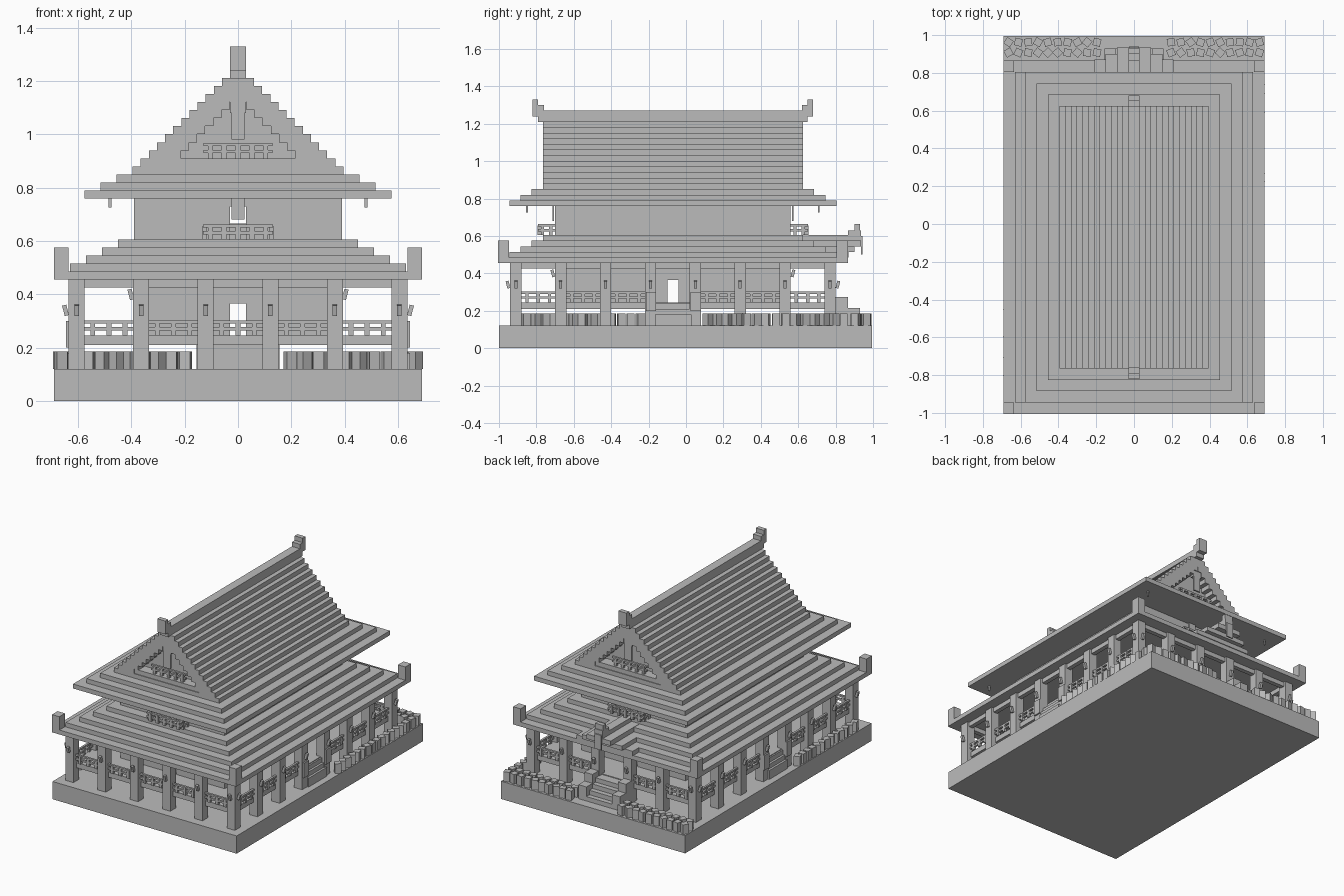
import bpy, bmesh, math, random
from mathutils import Matrix, Vector

old = bpy.data.objects.get("Cube")
if old:
    bpy.data.objects.remove(old)

random.seed(4)
GREY = (0.5, 0.5, 0.5, 1)
stone = bpy.data.materials.new("plain_grey")
stone.use_nodes = True
stone.diffuse_color = GREY
stone.node_tree.nodes["Principled BSDF"].inputs["Base Color"].default_value = GREY

YC = -0.07                      # the building sits a little forward of the plinth centre


class Part:
    """Collects boxes into one named object."""

    def __init__(self, name):
        self.name, self.bm = name, bmesh.new()

    def box(self, x0, x1, y0, y1, z0, z1, turn=None):
        size = Vector((x1 - x0, y1 - y0, z1 - z0))
        mid = Vector((x0 + x1, y0 + y1, z0 + z1)) / 2
        m = Matrix.Translation(mid) @ (turn or Matrix()) @ Matrix.Diagonal((*size, 1))
        bmesh.ops.create_cube(self.bm, size=1, matrix=m)

    def sides(self, x0, x1, y0, y1, z0, z1):
        """The box and its mirror image across x."""
        self.box(x0, x1, y0, y1, z0, z1)
        self.box(-x1, -x0, y0, y1, z0, z1)

    def ends(self, x0, x1, d0, d1, z0, z1):
        """A box at the front and its mirror at the back, d measured from the centre."""
        self.box(x0, x1, YC - d1, YC - d0, z0, z1)
        self.box(x0, x1, YC + d0, YC + d1, z0, z1)

    def centred(self, hx, hy, z0, z1):
        self.box(-hx, hx, YC - hy, YC + hy, z0, z1)

    def done(self):
        mesh = bpy.data.meshes.new(self.name)
        self.bm.to_mesh(mesh)
        self.bm.free()
        mesh.materials.append(stone)
        bpy.context.collection.objects.link(bpy.data.objects.new(self.name, mesh))


# Plinth and raised floor
p = Part("plinth")
p.box(-0.69, 0.69, -1, 0.995, 0, 0.12)
p.done()
p = Part("veranda_floor")
p.centred(0.605, 0.84, 0.21, 0.245)
p.done()

# Colonnade
COL_X = [-0.605 + 0.242 * i for i in range(6)]
COL_Y = [YC - 0.84 + 0.24 * i for i in range(8)]
R = 0.03
p = Part("columns")
for x in COL_X:
    p.ends(x - R, x + R, 0.81, 0.87, 0.12, 0.46)
for y in COL_Y[1:-1]:
    p.sides(0.575, 0.635, y - R, y + R, 0.12, 0.46)
p.done()
p = Part("top_beams")
p.ends(-0.605, 0.605, 0.825, 0.855, 0.425, 0.46)
p.sides(0.59, 0.62, YC - 0.84, YC + 0.84, 0.425, 0.46)
p.done()


# Railings: two rails on evenly spaced posts, along x or along y
def railing(part, a, b, at, z, along_x=True, posts=3):
    def bar(u0, u1, t, z0, z1):
        if along_x:
            part.box(u0, u1, at - t, at + t, z0, z1)
        else:
            part.box(at - t, at + t, u0, u1, z0, z1)
    bar(a, b, 0.007, z + 0.02, z + 0.032)
    bar(a, b, 0.007, z + 0.046, z + 0.058)
    for i in range(posts):
        u = a + (b - a) * (i + 0.5) / posts
        bar(u - 0.009, u + 0.009, 0.009, z, z + 0.052)


p = Part("veranda_railings")
for i in range(5):
    a, b = COL_X[i] + R, COL_X[i + 1] - R
    railing(p, a, b, YC - 0.84, 0.245)
    if i != 2:
        railing(p, a, b, YC + 0.84, 0.245)
for i in range(7):
    if i != 3:
        for x in (-0.605, 0.605):
            railing(p, COL_Y[i] + R, COL_Y[i + 1] - R, x, 0.245, False)
p.done()

# Lower hall with crossing passages
p = Part("lower_hall")
p.sides(0.03, 0.39, YC - 0.63, -0.10, 0.245, 0.46)
p.sides(0.03, 0.39, -0.04, YC + 0.63, 0.245, 0.46)
p.centred(0.39, 0.63, 0.365, 0.46)
p.done()

# Tilted lanterns on the columns and on the hall walls
p = Part("lanterns")


def lantern(x, y, nx, ny, z):
    tilt = Matrix.Rotation(0.25, 4, Vector((-ny, nx, 0)))
    p.box(x + nx * 0.012 - 0.008, x + nx * 0.012 + 0.008,
          y + ny * 0.012 - 0.008, y + ny * 0.012 + 0.008, z - 0.02, z + 0.02, tilt)


for s in (-1, 1):
    for x in COL_X:
        lantern(x, YC + s * 0.87, 0, s, 0.34)
        if abs(x) < 0.4:
            lantern(x, YC + s * 0.63, 0, s, 0.40)
    for y in COL_Y:
        lantern(s * 0.635, y, s, 0, 0.34)
    for y in COL_Y[1:-1]:
        lantern(s * 0.39, y, s, 0, 0.40)
p.done()

# Side steps with cheek blocks
p = Part("side_steps")
for i in range(3):
    p.sides(0.58, 0.645 - 0.015 * i, -0.165, 0.03, 0.12, 0.18 + 0.03 * i)
p.sides(0.575, 0.645, -0.215, -0.16, 0.2, 0.3)
p.sides(0.575, 0.645, 0.025, 0.08, 0.2, 0.3)
p.done()

# Rear entrance steps with two-level cheek blocks
p = Part("rear_steps")
for i in range(4):
    p.box(-0.095, 0.095, 0.74, 0.93 - 0.033 * i, 0.12, 0.15 + 0.03 * i)
p.sides(0.095, 0.155, 0.80, 0.865, 0.12, 0.275)
p.sides(0.095, 0.155, 0.865, 0.93, 0.12, 0.215)
p.done()

# Lower roof: stepped slabs with upright corner blocks
STEP, RISE = 0.06, 0.03
p = Part("lower_roof")
for i in range(5):
    p.centred(0.69 - STEP * i, 0.935 - STEP * i, 0.455 + RISE * i, 0.485 + RISE * i)
for s in (-1, 1):
    xs = sorted((s * 0.635, s * 0.69))
    p.ends(*xs, 0.875, 0.935, 0.455, 0.575)
p.done()

# Stepped porch roof over the rear entrance
p = Part("porch_roof")
p.box(-0.21, 0.21, 0.6, 0.87, 0.485, 0.515)
p.box(-0.15, 0.15, 0.6, 0.90, 0.515, 0.545)
p.box(-0.09, 0.09, 0.6, 0.935, 0.545, 0.577)
p.box(-0.03, 0.03, 0.6, 0.935, 0.577, 0.605)
p.box(-0.03, 0.03, 0.865, 0.935, 0.59, 0.63)
p.box(-0.03, 0.03, 0.90, 0.93, 0.63, 0.665)
p.box(-0.025, 0.025, 0.935, 0.943, 0.5, 0.6)
p.done()

# Upper hall with a through passage, balconies and hanging plates
p = Part("upper_hall")
p.sides(0.03, 0.39, YC - 0.63, YC + 0.63, 0.6, 0.765)
p.centred(0.39, 0.63, 0.73, 0.765)
p.done()
p = Part("balcony_railings")
for s in (-1, 1):
    railing(p, -0.13, 0.13, YC + s * 0.715, 0.605, posts=5)
    for x in (-0.125, 0.125):
        railing(p, *sorted((YC + s * 0.63, YC + s * 0.72)), x, 0.605, False, 2)
    railing(p, -0.13, 0.13, YC + s * 0.67, 0.91, posts=5)
p.done()
p = Part("hanging_plates")
p.ends(-0.025, 0.025, 0.636, 0.644, 0.68, 0.765)
p.ends(-0.025, 0.025, 0.68, 0.69, 0.98, 1.08)
p.ends(-0.03, 0.03, 0.66, 0.69, 1.08, 1.18)
for s in (-1, 1):
    p.ends(s * 0.48 - 0.005, s * 0.48 + 0.005, 0.775, 0.785, 0.725, 0.765)
p.done()

# Upper roof: broad eaves, then a steep stepped gable with recessed ends
p = Part("upper_eaves")
for i in range(4):
    p.centred(0.575 - STEP * i, 0.875 - STEP * i, 0.76 + RISE * i, 0.79 + RISE * i)
p.done()
p = Part("gable_roof")
for i in range(11):
    w, z = 0.365 - 0.0305 * i, 0.88 + 0.0302 * i
    p.centred(w, 0.62, z, z + 0.0302)
    p.sides(max(w - 0.12, 0), w, YC - 0.695, YC + 0.695, z, z + 0.0302)
p.centred(0.275, 0.69, 0.88, 0.91)
p.done()
p = Part("ridge")
p.centred(0.03, 0.695, 1.205, 1.27)
p.ends(-0.03, 0.03, 0.69, 0.72, 1.21, 1.30)
p.ends(-0.03, 0.03, 0.71, 0.75, 1.24, 1.30)
p.ends(-0.03, 0.03, 0.72, 0.75, 1.30, 1.33)
p.done()

# Hedges of small turned blocks
p = Part("hedges")


def hedge(x0, x1, y0, y1):
    nx, ny = max(1, round((x1 - x0) / 0.052)), max(1, round((y1 - y0) / 0.052))
    for i in range(nx):
        for j in range(ny):
            x, y = x0 + (x1 - x0) * (i + 0.5) / nx, y0 + (y1 - y0) * (j + 0.5) / ny
            spin = Matrix.Rotation(random.uniform(0, math.pi / 2), 4, 'Z')
            p.box(x - 0.02, x + 0.02, y - 0.02, y + 0.02, 0.12, 0.185, spin)


hedge(0.17, 0.69, 0.88, 0.99)
hedge(-0.69, -0.17, 0.88, 0.99)
hedge(0.64, 0.69, 0.09, 0.87)
hedge(-0.69, -0.64, -0.88, -0.22)
p.done()
